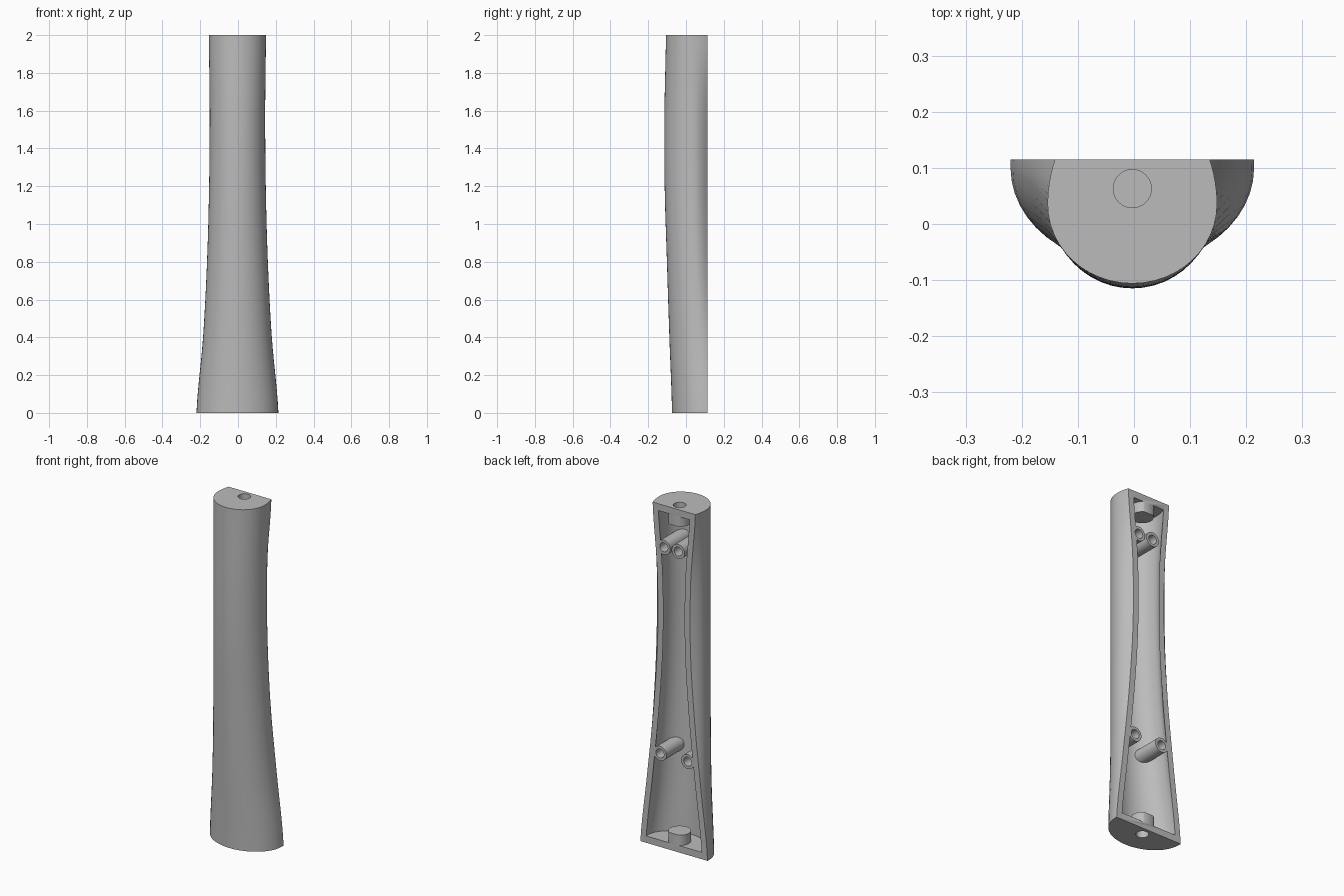
import bpy, bmesh, math
from mathutils import Matrix, Vector

old = bpy.data.objects.get("Cube")
if old:
    bpy.data.objects.remove(old, do_unlink=True)

grey = bpy.data.materials.new("plain_grey")
grey.use_nodes = True
GREY = (0.5, 0.5, 0.5, 1)
grey.diffuse_color = GREY
grey.node_tree.nodes["Principled BSDF"].inputs["Base Color"].default_value = GREY

BACK = 0.115     # flat open side
WALL = 0.035
HEIGHT = 2.0

# Stations evenly spaced in height: half width, rim half width, widest y, front y
STATIONS = [
    (0.217, 0.217, 0.100, -0.074),
    (0.182, 0.174, 0.075, -0.088),
    (0.161, 0.132, 0.052, -0.101),
    (0.150, 0.106, 0.040, -0.113),
    (0.147, 0.108, 0.035, -0.114),
    (0.151, 0.138, 0.035, -0.106),
]


def station(z):
    """Smoothly interpolate the section values at height z."""
    last = len(STATIONS) - 1
    f = z / HEIGHT * last
    i = min(int(f), last - 1)
    t = f - i
    a, b, c, d = (STATIONS[min(max(k, 0), last)] for k in range(i - 1, i + 3))
    return [0.5 * (2 * q + (r - p) * t + (2 * p - 5 * q + 4 * r - s) * t ** 2
                   + (3 * q - p - 3 * r + s) * t ** 3)
            for p, q, r, s in zip(a, b, c, d)]


def section(z, inset=0.0):
    """D-shaped section; an inset one is carried on past the open side."""
    width, rim, mid, front = station(z)
    width, rim, front = width - inset, rim - inset, front + inset
    side = []
    for k in range(6):
        t = 1 - k / 6
        side.append((width - (width - rim) * t * t, mid + (BACK - mid) * t))
    for k in range(13):
        a = math.pi / 2 * k / 12
        side.append((width * math.cos(a), mid - (mid - front) * math.sin(a)))
    if inset:
        side.insert(0, (rim, BACK + 0.05))
    shift = -0.003
    pts = side + [(-x, y) for x, y in reversed(side[:-1])]
    return [Vector((x + shift, y, z)) for x, y in pts]


def make_object(name, bm, helper=False):
    bmesh.ops.recalc_face_normals(bm, faces=bm.faces[:])
    mesh = bpy.data.meshes.new(name)
    bm.to_mesh(mesh)
    bm.free()
    mesh.materials.append(grey)
    obj = bpy.data.objects.new(name, mesh)
    bpy.context.collection.objects.link(obj)
    obj.hide_render = helper
    return obj


def loft(name, z0, z1, inset=0.0, helper=False, steps=30):
    bm = bmesh.new()
    rings = [[bm.verts.new(p) for p in section(z0 + (z1 - z0) * i / steps, inset)]
             for i in range(steps + 1)]
    for lo, hi in zip(rings, rings[1:]):
        for j in range(len(lo)):
            k = (j + 1) % len(lo)
            bm.faces.new((lo[j], lo[k], hi[k], hi[j]))
    bm.faces.new(rings[0])
    bm.faces.new(rings[-1])
    return make_object(name, bm, helper)


def cylinder(name, start, end, radius):
    start, end = Vector(start), Vector(end)
    axis = end - start
    turn = axis.to_track_quat("Z", "Y").to_matrix().to_4x4()
    bm = bmesh.new()
    bmesh.ops.create_cone(bm, cap_ends=True, segments=32, radius1=radius,
                          radius2=radius, depth=axis.length,
                          matrix=Matrix.Translation((start + end) / 2) @ turn)
    return make_object(name, bm, True)


def subtract(target, tool):
    mod = target.modifiers.new("cut", "BOOLEAN")
    mod.operation = "DIFFERENCE"
    mod.solver = "EXACT"
    mod.object = tool
    bpy.context.view_layer.objects.active = target
    bpy.ops.object.modifier_apply(modifier=mod.name)
    bpy.data.objects.remove(tool, do_unlink=True)


# Handle half and the hollow inside it
shell = loft("handle_half_shell", 0, HEIGHT)
cavity = loft("cavity_cutter", 0.04, HEIGHT - 0.04, WALL, True)

# Screw bosses and end posts are left standing in the hollow
BOSSES = [(0.063, 1.755), (-0.030, 1.755), (0.088, 0.545), (-0.091, 0.545)]
POST_Y = 0.063
for x, z in BOSSES:
    subtract(cavity, cylinder("boss", (x, -0.2, z), (x, 0.2, z), 0.042))
for z0, z1 in ((-0.1, 0.1), (1.9, 2.1)):
    subtract(cavity, cylinder("post", (-0.003, POST_Y, z0), (-0.003, POST_Y, z1), 0.06))
subtract(shell, cavity)

# Blind holes in the bosses and in both ends
for x, z in BOSSES:
    subtract(shell, cylinder("boss_hole", (x, 0.035, z), (x, 0.2, z), 0.026))
for z0, z1 in ((-0.1, 0.06), (1.94, 2.1)):
    subtract(shell, cylinder("end_hole", (-0.003, POST_Y, z0), (-0.003, POST_Y, z1), 0.034))

bpy.ops.object.select_all(action="DESELECT")
shell.select_set(True)
bpy.context.view_layer.objects.active = shell
bpy.ops.object.shade_smooth_by_angle(angle=math.radians(30))
